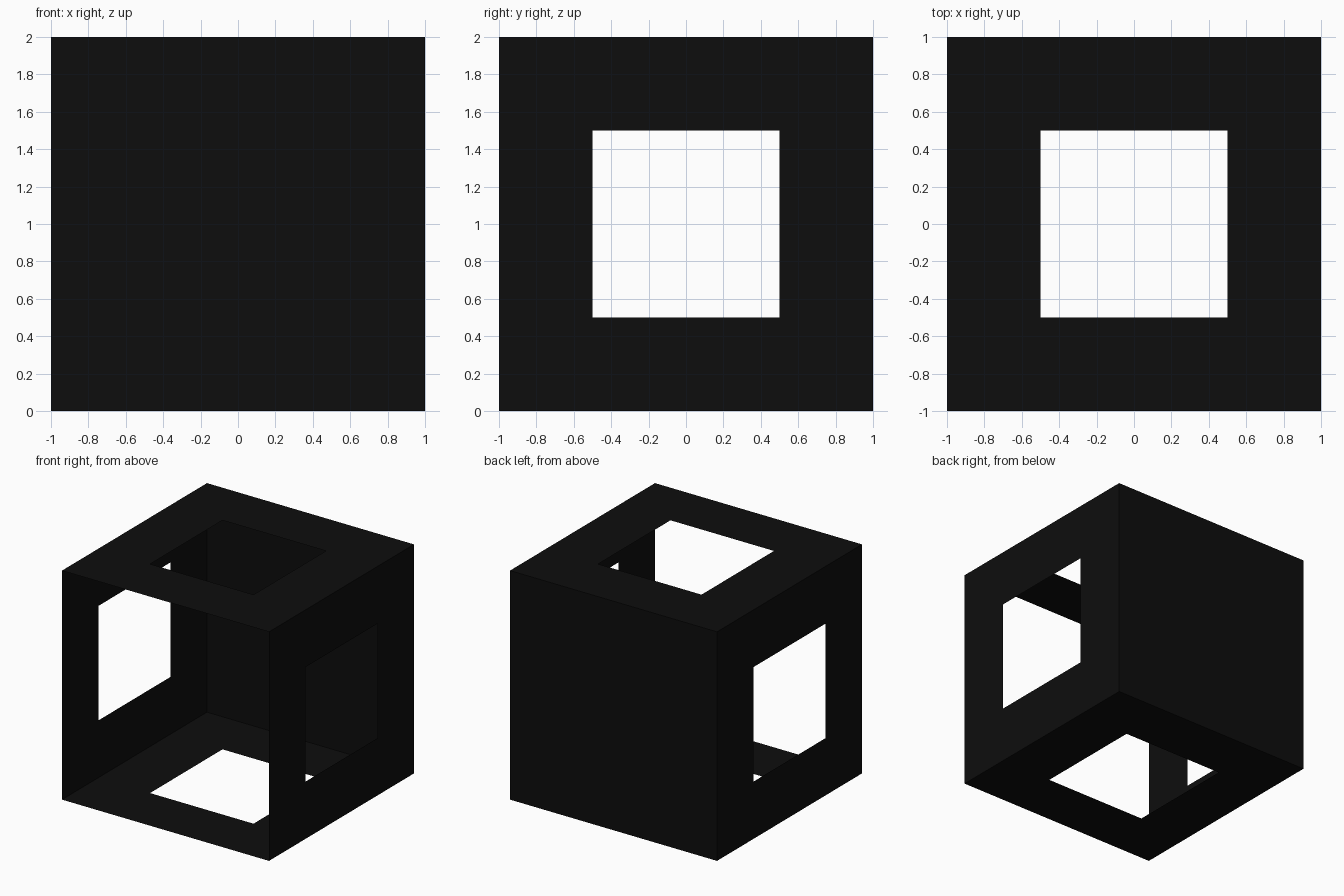
import bpy, bmesh
from mathutils import Matrix

if "Cube" in bpy.data.objects:
    bpy.data.objects.remove(bpy.data.objects["Cube"])

# Single flat colour
black = bpy.data.materials.new("black")
black.diffuse_color = (0.004, 0.004, 0.004, 1)
black.use_nodes = True
black.node_tree.nodes["Principled BSDF"].inputs["Base Color"].default_value = black.diffuse_color

# Thin-walled box: solid back, open front, square windows in the other four walls
bm = bmesh.new()
bmesh.ops.create_cube(bm, size=2, matrix=Matrix.Translation((0, 0, 1)))
bm.normal_update()
front = [f for f in bm.faces if f.normal.y < -0.5]
bmesh.ops.delete(bm, geom=front, context='FACES_ONLY')

# Windows: inset each side wall and remove its centre
walls = [f for f in bm.faces if abs(f.normal.y) < 0.5]
bmesh.ops.inset_individual(bm, faces=walls, thickness=0.5, use_even_offset=True)
bmesh.ops.delete(bm, geom=walls, context='FACES')

mesh = bpy.data.meshes.new("open_box")
bm.to_mesh(mesh)
bm.free()
mesh.materials.append(black)
box = bpy.data.objects.new("open_box", mesh)
bpy.context.collection.objects.link(box)
